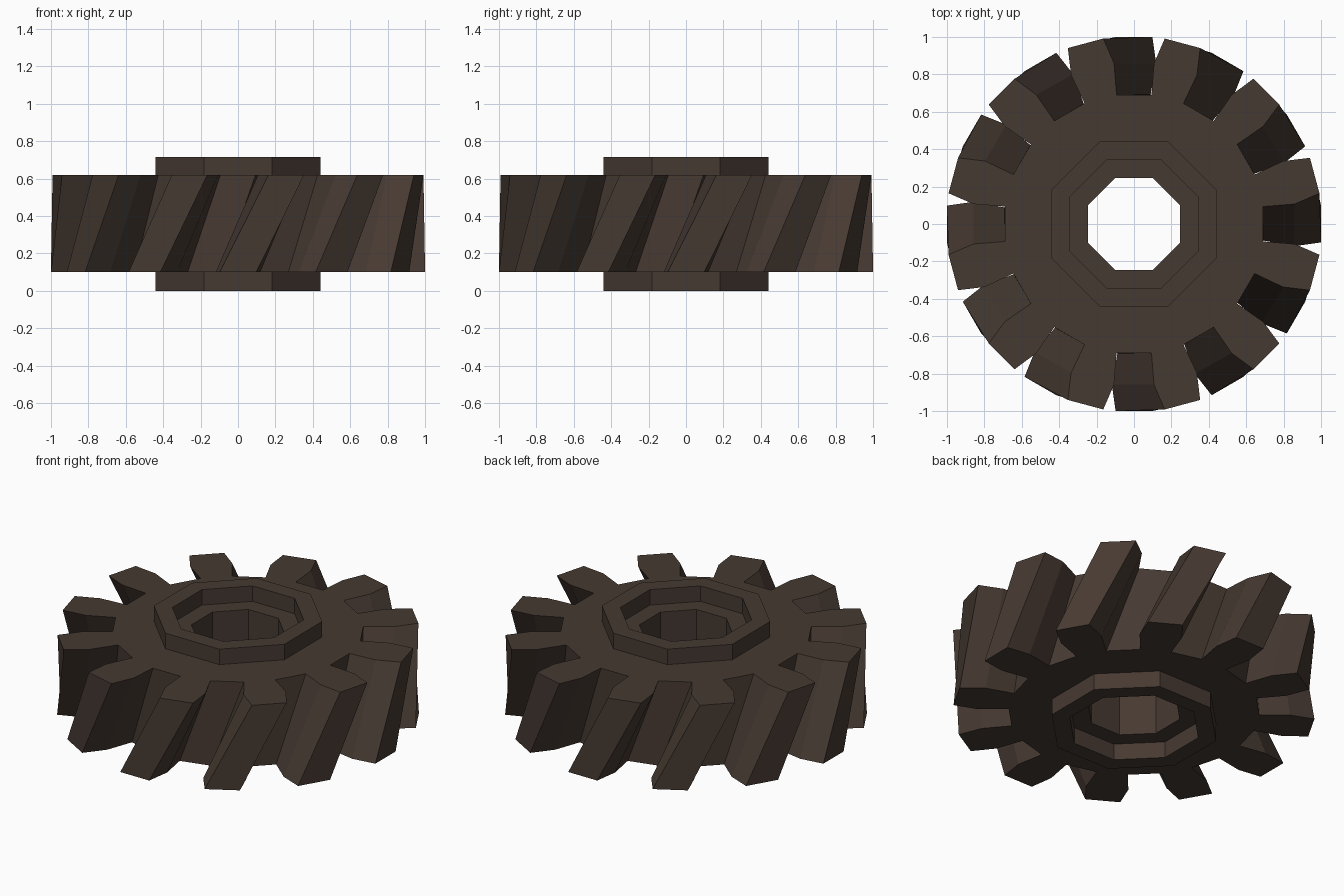
import bpy, bmesh
from math import cos, sin, radians, pi

if "Cube" in bpy.data.objects:
    bpy.data.objects.remove(bpy.data.objects["Cube"])

TEETH = 12
BOTTOM, TOP = 0.10, 0.62
TWIST = 15                      # degrees between bottom and top faces

steel = bpy.data.materials.new("dark brown metal")
steel.diffuse_color = (0.062, 0.042, 0.032, 1)
steel.use_nodes = True
steel.node_tree.nodes["Principled BSDF"].inputs["Base Color"].default_value = steel.diffuse_color

# One tooth as (radius, angle from tooth centre)
TOOTH = [(0.697, -7.3), (0.865, -7.9), (1.005, -5.6),
         (1.005, 5.6), (0.865, 7.9), (0.697, 7.3)]


def finish(bm, name):
    bmesh.ops.recalc_face_normals(bm, faces=bm.faces[:])
    mesh = bpy.data.meshes.new(name)
    bm.to_mesh(mesh)
    bm.free()
    mesh.materials.append(steel)
    obj = bpy.data.objects.new(name, mesh)
    bpy.context.collection.objects.link(obj)
    return obj


def octagon(bm, apothem, z):
    r = apothem / cos(pi / 8)
    return [bm.verts.new((r * cos(pi / 8 + i * pi / 4), r * sin(pi / 8 + i * pi / 4), z))
            for i in range(8)]


def bridge(bm, a, b):
    n = len(a)
    for i in range(n):
        j = (i + 1) % n
        bm.faces.new((a[i], a[j], b[j], b[i]))


def loop_edges(bm, loop):
    return [bm.edges.get((v, loop[(i + 1) % len(loop)])) or
            bm.edges.new((v, loop[(i + 1) % len(loop)])) for i, v in enumerate(loop)]


def tooth_loop(bm, z, turn):
    loop = []
    for k in range(TEETH):
        for r, a in TOOTH:
            t = radians(k * 360 / TEETH + turn + a)
            loop.append(bm.verts.new((r * cos(t), r * sin(t), z)))
    return loop


# Helical toothed wheel, open in the middle where the hub sits
bm = bmesh.new()
low = tooth_loop(bm, BOTTOM, 0)
high = tooth_loop(bm, TOP, TWIST)
bridge(bm, low, high)
for loop, z, up in ((low, BOTTOM, -1), (high, TOP, 1)):
    hole = octagon(bm, 0.43, z)
    bmesh.ops.triangle_fill(bm, edges=loop_edges(bm, loop) + loop_edges(bm, hole),
                            use_beauty=True, normal=(0, 0, up))
finish(bm, "toothed_wheel")

# Octagonal hub with a recess at both ends and a through bore
bm = bmesh.new()
section = [(0.442, 0), (0.442, 0.715), (0.345, 0.715), (0.345, TOP),
           (0.245, TOP), (0.245, BOTTOM), (0.345, BOTTOM), (0.345, 0)]
rings = [octagon(bm, a, z) for a, z in section]
for i in range(len(rings)):
    bridge(bm, rings[i], rings[(i + 1) % len(rings)])
finish(bm, "hub")
